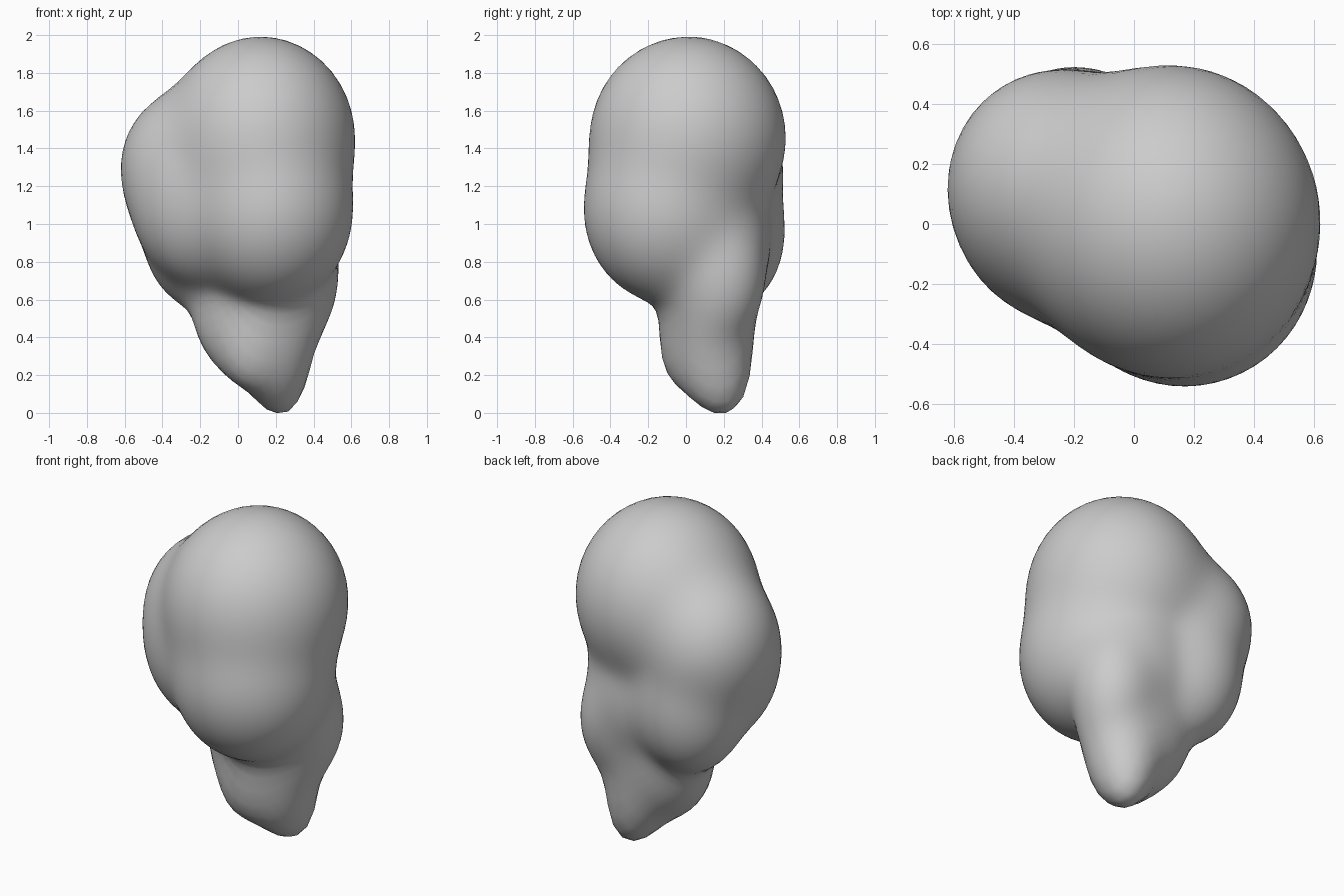
import bpy, bmesh, math
from mathutils import Vector

cube = bpy.data.objects.get("Cube")
if cube:
    bpy.data.objects.remove(cube, do_unlink=True)

# Lobes of the lump: centre, radii
LOBES = [
    ((0.12, 0.01, 1.47), (0.50, 0.52, 0.53)),    # crown
    ((0.17, -0.10, 1.07), (0.435, 0.44, 0.48)),  # front belly
    ((-0.26, 0.13, 1.31), (0.36, 0.375, 0.40)),  # right shoulder
    ((-0.20, -0.01, 1.12), (0.35, 0.31, 0.42)),  # right flank
    ((-0.20, 0.23, 0.95), (0.295, 0.29, 0.39)),  # back lobe
    ((0.14, 0.14, 0.90), (0.30, 0.29, 0.36)),    # middle
    ((0.32, 0.19, 0.71), (0.20, 0.21, 0.29)),    # left ridge
    ((0.10, 0.12, 0.51), (0.33, 0.235, 0.33)),   # stem
    ((0.07, 0.00, 0.32), (0.14, 0.12, 0.17)),    # stem front
    ((0.21, 0.15, 0.25), (0.15, 0.185, 0.20)),   # tail
    ((0.225, 0.20, 0.10), (0.09, 0.10, 0.11)),   # tip
]
CORE = Vector((0.12, 0.08, 1.0))
BLEND = 0.05


def lobe_distance(p, centre, radii):
    d = p - Vector(centre)
    a = Vector([d[i] / radii[i] for i in range(3)])
    b = Vector([a[i] / radii[i] for i in range(3)])
    return a.length * (a.length - 1) / max(b.length, 1e-6)


def field(p):
    """Smooth union of all lobes; negative inside."""
    return -BLEND * math.log(sum(math.exp(-lobe_distance(p, c, r) / BLEND) for c, r in LOBES))


def surface_point(direction):
    """March inward from outside, then refine the crossing."""
    far = 1.2
    while far > 0.1 and field(CORE + direction * far) > 0:
        far -= 0.04
    near, far = far, far + 0.04
    for _ in range(8):
        mid = (near + far) / 2
        if field(CORE + direction * mid) > 0:
            far = mid
        else:
            near = mid
    return CORE + direction * near


# Wrap a ball onto the blended lobes
bm = bmesh.new()
bmesh.ops.create_icosphere(bm, subdivisions=5, radius=1)
for v in bm.verts:
    v.co = surface_point(v.co.normalized())
for _ in range(2):
    bmesh.ops.smooth_vert(bm, verts=bm.verts, factor=0.5,
                          use_axis_x=True, use_axis_y=True, use_axis_z=True)

# Rest the tip on the ground
bmesh.ops.translate(bm, verts=bm.verts, vec=(0, 0, -min(v.co.z for v in bm.verts)))

mesh = bpy.data.meshes.new("lumpy_body")
bm.to_mesh(mesh)
bm.free()
body = bpy.data.objects.new("lumpy_body", mesh)
bpy.context.scene.collection.objects.link(body)
mesh.polygons.foreach_set("use_smooth", [True] * len(mesh.polygons))

# Plain grey
grey = bpy.data.materials.new("light_grey")
grey.use_nodes = True
colour = (0.6, 0.6, 0.6, 1)
grey.diffuse_color = colour
grey.node_tree.nodes["Principled BSDF"].inputs["Base Color"].default_value = colour
mesh.materials.append(grey)
